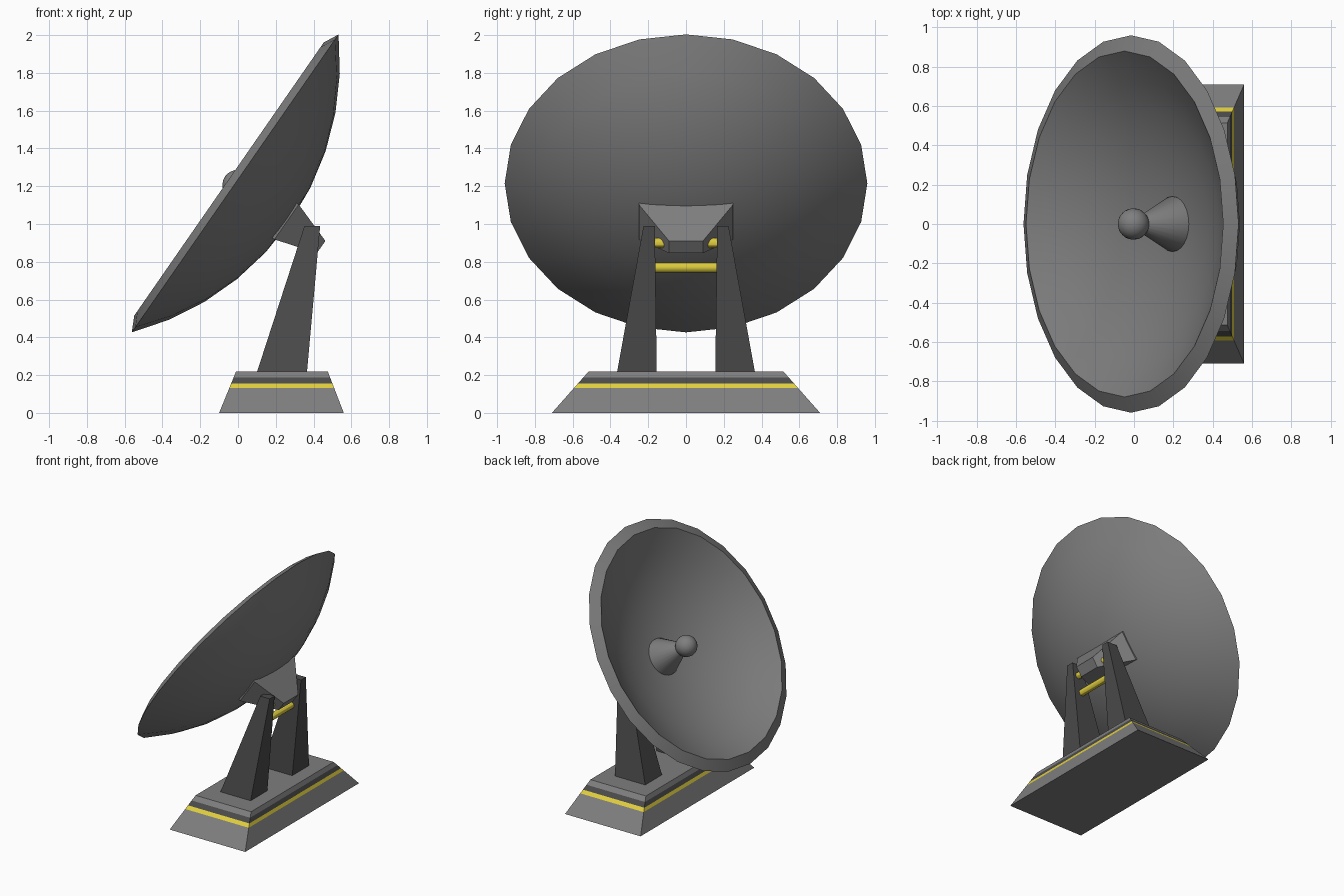
import bpy, bmesh, math
from mathutils import Matrix, Vector

if "Cube" in bpy.data.objects:
    bpy.data.objects.remove(bpy.data.objects["Cube"])


def material(name, rgb):
    m = bpy.data.materials.new(name)
    m.diffuse_color = (*rgb, 1)
    m.use_nodes = True
    m.node_tree.nodes["Principled BSDF"].inputs["Base Color"].default_value = m.diffuse_color
    return m


YELLOW = material("yellow_paint", (0.75, 0.62, 0.05))
DARK = material("dark_metal", (0.07, 0.07, 0.07))

# Dish frame: local x runs up the dish, local z points out of its mouth
up = Vector((0.570, 0, 0.8215)).normalized()
out = Vector((-up.z, 0, up.x))
DISH = Matrix.Translation((-0.015, 0, 1.215)) @ Matrix((up, (0, 1, 0), out)).transposed().to_4x4()


def finish(name, bm, mats=(), smooth=False, matrix=None):
    bmesh.ops.recalc_face_normals(bm, faces=bm.faces)
    if matrix:
        bm.transform(matrix)
    me = bpy.data.meshes.new(name)
    bm.to_mesh(me)
    bm.free()
    ob = bpy.data.objects.new(name, me)
    bpy.context.collection.objects.link(ob)
    for m in mats:
        me.materials.append(m)
    if smooth:
        bpy.ops.object.select_all(action='DESELECT')
        ob.select_set(True)
        bpy.context.view_layer.objects.active = ob
        bpy.ops.object.shade_smooth_by_angle(angle=math.radians(30))
    return ob


def lathe(name, profile, sides, matrix):
    bm = bmesh.new()
    vs = [bm.verts.new((r, 0, z)) for r, z in profile]
    es = [bm.edges.new(p) for p in zip(vs, vs[1:])]
    bmesh.ops.spin(bm, geom=vs + es, axis=(0, 0, 1), cent=(0, 0, 0),
                   angle=math.tau, steps=sides, use_duplicate=False)
    bmesh.ops.remove_doubles(bm, verts=bm.verts, dist=1e-4)
    return finish(name, bm, smooth=True, matrix=matrix)


def stack(name, sections, mats=(), bands=None, matrix=None):
    """Loft rectangles (x0, x1, y0, y1, z) into a closed solid."""
    bm = bmesh.new()
    rings = [[bm.verts.new(p) for p in ((a, c, z), (b, c, z), (b, d, z), (a, d, z))]
             for a, b, c, d, z in sections]
    bm.faces.new(rings[0])
    bm.faces.new(rings[-1])
    for i, (lo, hi) in enumerate(zip(rings, rings[1:])):
        for k in range(4):
            n = (k + 1) % 4
            f = bm.faces.new((lo[k], lo[n], hi[n], hi[k]))
            f.material_index = bands[i] if bands else 0
    return finish(name, bm, mats, matrix=matrix)


def cap(radius, rim_r, rim_z, rings):
    """Arc from the centre of a spherical bowl out to its rim."""
    a = math.asin(rim_r / radius)
    c = rim_z + radius * math.cos(a)
    return [(radius * math.sin(a * i / rings), c - radius * math.cos(a * i / rings))
            for i in range(rings + 1)]


# Dish: outer bowl, bevelled lip, inner bowl
lathe("dish", cap(1.475, 0.96, 0, 5) + cap(1.404, 0.88, 0.04, 5)[::-1], 24, DISH)

# Feed horn and receiver ball
lathe("feed_cone", [(0, -0.29), (0.14, -0.29), (0.14, -0.252), (0.042, -0.06), (0, -0.06)], 24, DISH)
bm = bmesh.new()
bmesh.ops.create_uvsphere(bm, u_segments=20, v_segments=12, radius=0.08)
finish("receiver_ball", bm, smooth=True, matrix=DISH @ Matrix.Translation((0, 0, -0.015)))

# Tapered mount behind the dish
stack("dish_mount", [(-0.125, 0.1, -0.25, 0.25, -0.30), (-0.125, 0.1, -0.25, 0.25, -0.34),
                     (-0.057, 0.022, -0.09, 0.09, -0.566)], matrix=DISH)


# Sloped base with flush painted stripes
def base_section(z):
    t = z / 0.22
    y = 0.71 - 0.195 * t
    return (-0.10 + 0.09 * t, 0.56 - 0.085 * t, -y, y, z)


grey = material("grey_metal", (0.21, 0.21, 0.21))
base = stack("base", [base_section(z) for z in (0, 0.132, 0.156, 0.187, 0.22)],
             (None, YELLOW, DARK), (0, 1, 2, 0))
base.data.materials[0] = grey

# Pair of leaning legs
for side, s in (("left", -1), ("right", 1)):
    stack(f"{side}_leg", [(0.10, 0.365, s * 0.155, s * 0.365, 0.215),
                          (0.352, 0.435, s * 0.165, s * 0.225, 0.99)], (DARK,))

# Cross rods between the legs
for name, x, z in (("lower_rod", 0.35, 0.77), ("upper_rod", 0.38, 0.90)):
    bm = bmesh.new()
    bmesh.ops.create_cone(bm, cap_ends=True, segments=12, radius1=0.026, radius2=0.026, depth=0.36)
    finish(name, bm, (YELLOW,), True,
           Matrix.Translation((x, 0, z)) @ Matrix.Rotation(math.pi / 2, 4, 'X'))

# Same grey on the unpainted parts
for ob in bpy.data.objects:
    if not ob.data.materials:
        ob.data.materials.append(grey)
